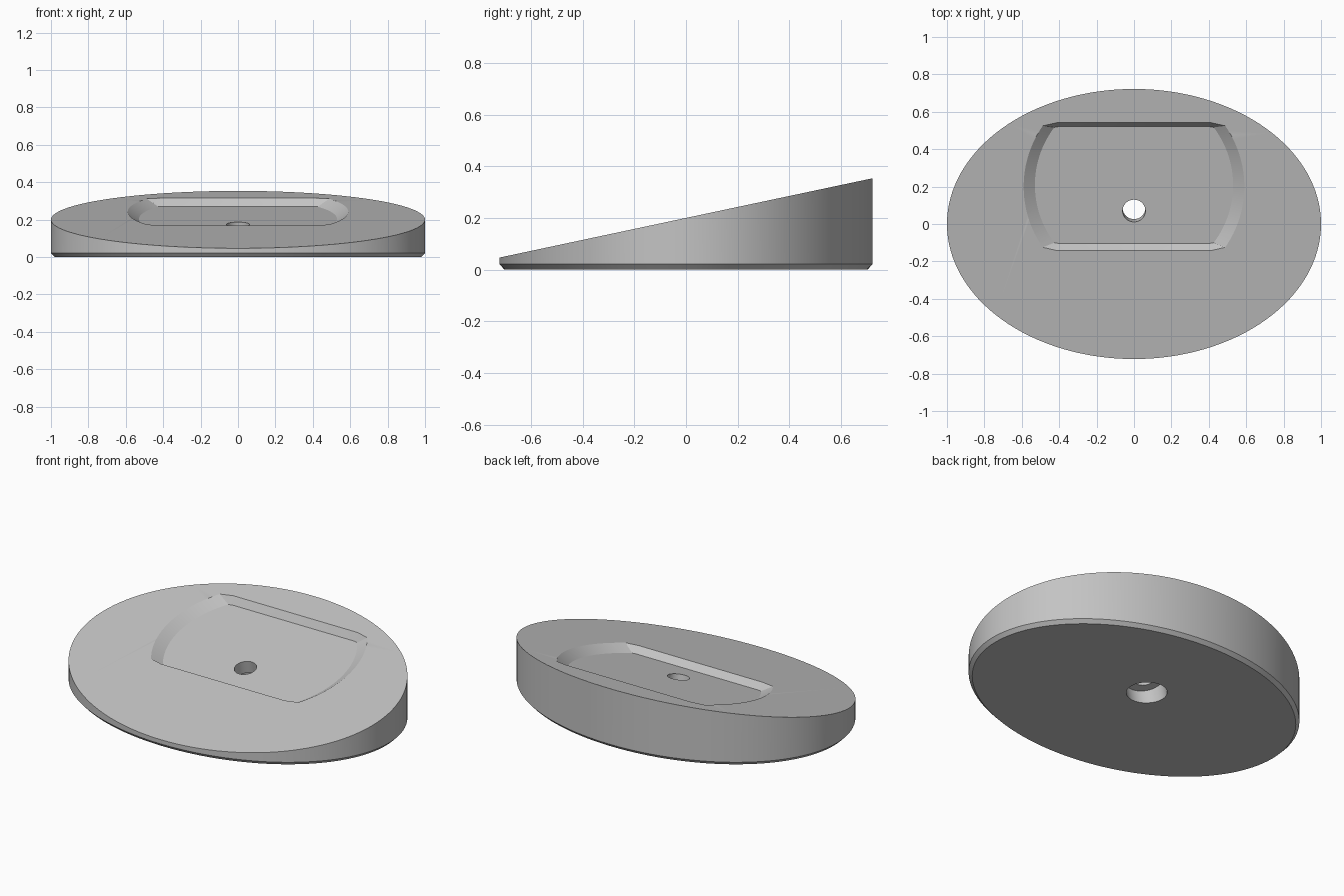
import bpy, bmesh, math
from mathutils import Matrix

cube = bpy.data.objects.get("Cube")
if cube:
    bpy.data.objects.remove(cube, do_unlink=True)

TILT = math.radians(12)
SLOPE = math.tan(TILT)
POCKET_Y = 0.2
# Frame lying on the sloped top, centred on the pocket
FRAME = Matrix.Translation((0, POCKET_Y, 0.2 + SLOPE * POCKET_Y)) @ Matrix.Rotation(TILT, 4, 'X')

grey = bpy.data.materials.new("warm_free_grey")
grey.name = "mid grey"
grey.use_nodes = True
grey.diffuse_color = (0.55, 0.55, 0.55, 1)
grey.node_tree.nodes["Principled BSDF"].inputs["Base Color"].default_value = (0.55, 0.55, 0.55, 1)


def loft(name, rings, matrix=Matrix()):
    """Closed solid through rings of equal point count, bottom to top."""
    bm = bmesh.new()
    loops = [[bm.verts.new(matrix @ Matrix.Translation(p).translation) for p in r] for r in rings]
    n = len(loops[0])
    for low, high in zip(loops, loops[1:]):
        for i in range(n):
            j = (i + 1) % n
            bm.faces.new((low[i], low[j], high[j], high[i]))
    bm.faces.new(loops[0][::-1])
    bm.faces.new(loops[-1])
    bmesh.ops.recalc_face_normals(bm, faces=bm.faces)
    mesh = bpy.data.meshes.new(name)
    bm.to_mesh(mesh)
    bm.free()
    mesh.materials.append(grey)
    obj = bpy.data.objects.new(name, mesh)
    bpy.context.collection.objects.link(obj)
    return obj


def ellipse(rx, ry, height, n=128, cy=0):
    pts = []
    for i in range(n):
        a = math.tau * i / n
        x, y = rx * math.cos(a), cy + ry * math.sin(a)
        pts.append((x, y, height(y) if callable(height) else height))
    return pts


def pocket_ring(r, shoulder, flat_x, flat, z, steps=24):
    """Two side arcs joined by flats with clipped corners."""
    a = math.asin(shoulder / r)
    half = [(r * math.cos(t), r * math.sin(t), z)
            for t in (-a + 2 * a * i / steps for i in range(steps + 1))]
    half += [(flat_x, flat, z), (-flat_x, flat, z)]
    return half + [(-x, -y, z) for x, y, z in half]


def cut(target, cutter):
    """Subtract the cutter and remove it."""
    mod = target.modifiers.new("cut", 'BOOLEAN')
    mod.operation = 'DIFFERENCE'
    mod.solver = 'EXACT'
    mod.object = cutter
    bpy.context.view_layer.update()
    graph = bpy.context.evaluated_depsgraph_get()
    mesh = bpy.data.meshes.new_from_object(target.evaluated_get(graph))
    target.modifiers.clear()
    target.data = mesh
    bpy.data.objects.remove(cutter, do_unlink=True)


# Oval wedge with a chamfered foot
wedge = loft("wedge_base", [
    ellipse(0.98, 0.703, 0),
    ellipse(1, 0.722, 0.021),
    ellipse(1, 0.722, lambda y: 0.2 + SLOPE * y),
])

# Shallow pocket with sloping walls
floor = pocket_ring(0.53, 0.315, 0.40, 0.32, -0.04)
rim = pocket_ring(0.59, 0.332, 0.41, 0.35, 0)
above = [(x, y, 0.1) for x, y, z in rim]
cut(wedge, loft("pocket_cutter", [floor, rim, above], FRAME))

# Through hole, then the wider recess from below
for name, radius, low, high in (("hole_cutter", 0.061, -0.16, 0.05),
                                ("recess_cutter", 0.11, -0.4, -0.115)):
    rings = [ellipse(radius, radius, z, 48, -0.141) for z in (low, high)]
    cut(wedge, loft(name, rings, FRAME))

# Smooth curved walls, crisp edges
wedge.data.name = "wedge_base"
for o in bpy.context.selected_objects:
    o.select_set(False)
wedge.select_set(True)
bpy.context.view_layer.objects.active = wedge
bpy.ops.object.shade_smooth_by_angle(angle=math.radians(20))
